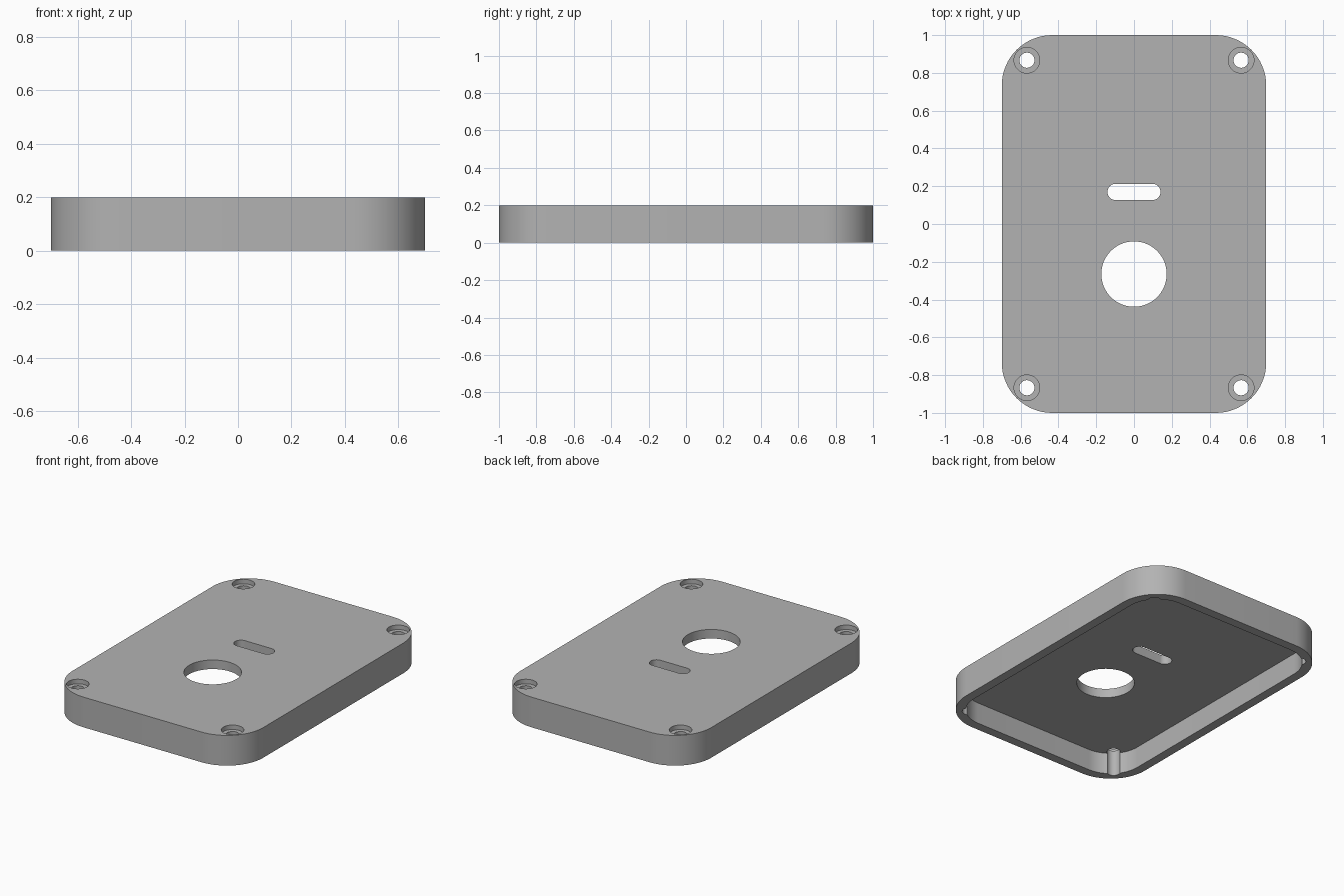
import bpy, bmesh
from math import sin, cos, pi, radians

cube = bpy.data.objects.get("Cube")
if cube:
    bpy.data.objects.remove(cube, do_unlink=True)

HALF_X, HALF_Y, HEIGHT = 0.70, 1.00, 0.20
CORNER, WALL, CEILING = 0.267, 0.06, 0.14
SCREW_X, SCREW_Y = 0.567, 0.867

grey = bpy.data.materials.new("plain grey")
grey.use_nodes = True
colour = (0.45, 0.45, 0.45, 1)
grey.diffuse_color = colour
grey.node_tree.nodes["Principled BSDF"].inputs["Base Color"].default_value = colour


def rounded_prism(name, cx, cy, half_x, half_y, radius, z0, z1, steps=16):
    """Upright prism with rounded corners; equal half sizes and radius give a cylinder."""
    bm = bmesh.new()
    ring = []
    for quarter, (sx, sy) in enumerate([(1, 1), (-1, 1), (-1, -1), (1, -1)]):
        for i in range(steps + 1):
            a = (quarter + i / steps) * pi / 2
            ring.append(bm.verts.new((cx + sx * (half_x - radius) + radius * cos(a),
                                      cy + sy * (half_y - radius) + radius * sin(a), z0)))
    bottom = bm.faces.new(ring)
    top = bmesh.ops.extrude_face_region(bm, geom=[bottom])["geom"]
    bmesh.ops.translate(bm, vec=(0, 0, z1 - z0),
                        verts=[v for v in top if isinstance(v, bmesh.types.BMVert)])
    bmesh.ops.remove_doubles(bm, verts=bm.verts[:], dist=1e-5)
    bmesh.ops.recalc_face_normals(bm, faces=bm.faces[:])
    mesh = bpy.data.meshes.new(name)
    bm.to_mesh(mesh)
    bm.free()
    mesh.materials.append(grey)
    obj = bpy.data.objects.new(name, mesh)
    bpy.context.collection.objects.link(obj)
    return obj


def cylinder(name, x, y, radius, z0, z1):
    return rounded_prism(name, x, y, radius, radius, radius, z0, z1)


# Cover shell
cover = rounded_prism("cover", 0, 0, HALF_X, HALF_Y, CORNER, 0, HEIGHT)

# Hollow underside, round opening and slot
cutters = [
    rounded_prism("cavity_cutter", 0, 0, HALF_X - WALL, HALF_Y - WALL, CORNER - WALL, -0.1, CEILING),
    cylinder("round_opening_cutter", 0, -0.265, 0.173, -0.1, 0.3),
    rounded_prism("slot_cutter", 0, 0.17, 0.14, 0.043, 0.042, -0.1, 0.3),
]

# Counterbored corner screw holes
for sx in (-1, 1):
    for sy in (-1, 1):
        x, y = sx * SCREW_X, sy * SCREW_Y
        cutters.append(cylinder("screw_hole_cutter", x, y, 0.04, -0.1, 0.3))
        cutters.append(cylinder("counterbore_cutter", x, y, 0.068, HEIGHT - 0.03, 0.3))

bpy.ops.object.select_all(action="DESELECT")
bpy.context.view_layer.objects.active = cover
cover.select_set(True)
for cutter in cutters:
    cutter.hide_render = True
    cut = cover.modifiers.new(cutter.name, "BOOLEAN")
    cut.operation = "DIFFERENCE"
    cut.solver = "EXACT"
    cut.object = cutter
    bpy.ops.object.modifier_apply(modifier=cut.name)
    bpy.data.objects.remove(cutter, do_unlink=True)

bpy.ops.object.shade_smooth_by_angle(angle=radians(30))
